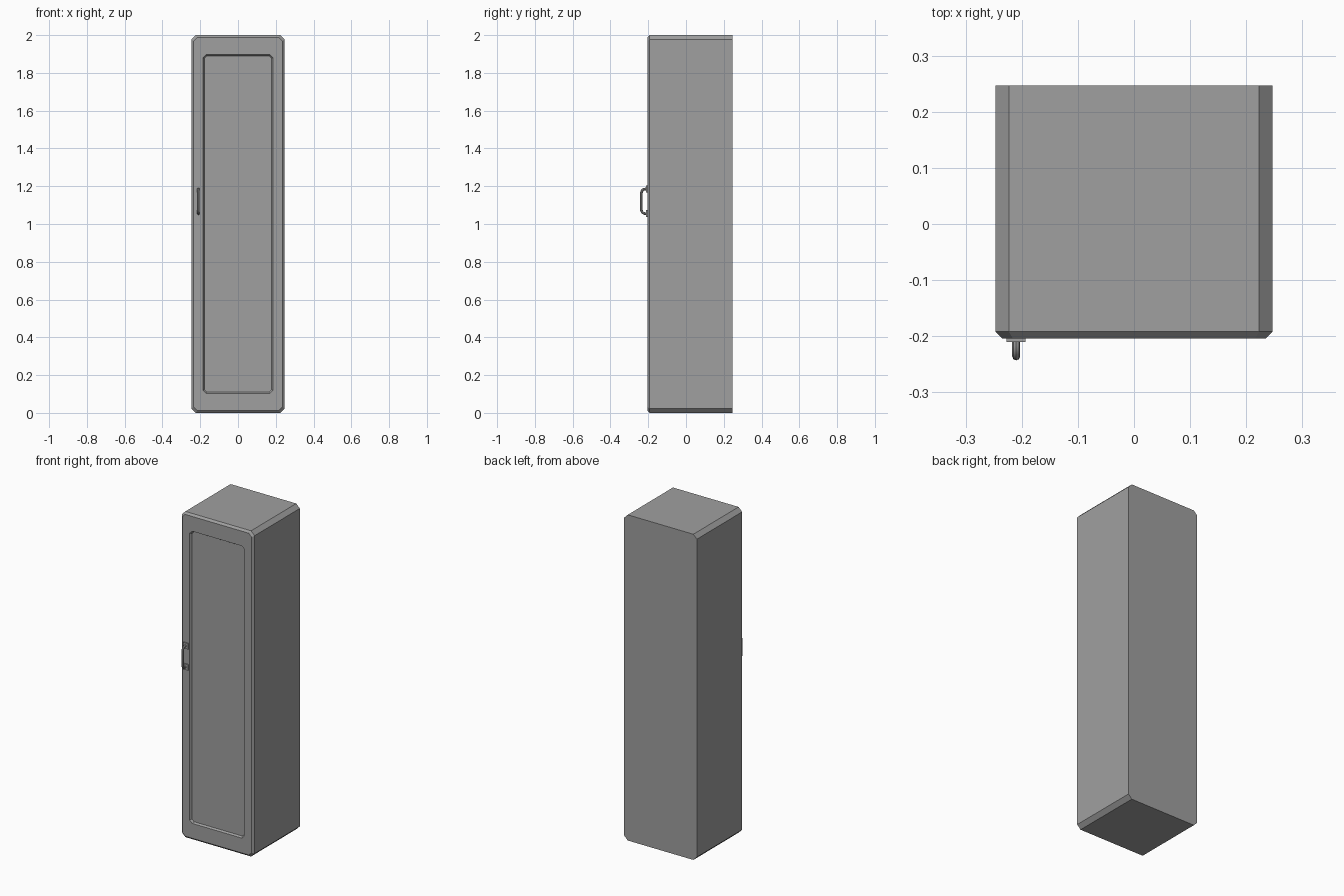
import bpy
import bmesh
from math import sin, cos, pi

cube = bpy.data.objects.get("Cube")
if cube:
    bpy.data.objects.remove(cube, do_unlink=True)

grey = bpy.data.materials.new("painted grey")
grey.use_nodes = True
colour = (0.35, 0.35, 0.35, 1)
grey.diffuse_color = colour
grey.node_tree.nodes["Principled BSDF"].inputs["Base Color"].default_value = colour

HALF, HEIGHT, CUT = 0.247, 2.0, 0.024
BACK, SEAM, FRONT, EDGE = 0.247, -0.111, -0.204, 0.012


def ring(bm, y, inset_x, inset_z, cut):
    """Upright rectangle with clipped corners at depth y."""
    x, top, low = HALF - inset_x, HEIGHT - inset_z, inset_z
    pts = [(x, low + cut), (x, top - cut), (x - cut, top), (cut - x, top),
           (-x, top - cut), (-x, low + cut), (cut - x, low), (x - cut, low)]
    return [bm.verts.new((px, y, pz)) for px, pz in pts]


def loft(name, sections):
    """Solid skinned through a series of rings, closed at both ends."""
    bm = bmesh.new()
    rings = [ring(bm, *s) for s in sections]
    for a, b in zip(rings, rings[1:]):
        for i in range(len(a)):
            j = (i + 1) % len(a)
            bm.faces.new((a[i], a[j], b[j], b[i]))
    bm.faces.new(rings[0])
    bm.faces.new(rings[-1])
    bmesh.ops.recalc_face_normals(bm, faces=bm.faces)
    mesh = bpy.data.meshes.new(name)
    bm.to_mesh(mesh)
    bm.free()
    mesh.materials.append(grey)
    obj = bpy.data.objects.new(name, mesh)
    bpy.context.collection.objects.link(obj)
    return obj


# Cabinet carcass and door with bevelled rim and recessed panel
loft("cabinet_body", [(BACK, 0, 0, CUT), (SEAM, 0, 0, CUT)])
loft("door", [
    (SEAM, 0, 0, CUT),
    (FRONT + EDGE, 0, 0, CUT),
    (FRONT, EDGE, EDGE, CUT - 0.005),
    (FRONT, 0.062, 0.103, 0.016),
    (FRONT + 0.012, 0.069, 0.110, 0.014),
])

# Handle mounting plates
HX, HZ, SPAN = -0.21, 1.12, 0.065
for name, side in (("lower_handle_plate", -1), ("upper_handle_plate", 1)):
    bpy.ops.mesh.primitive_cube_add(size=1, location=(HX, FRONT - 0.002, HZ + side * SPAN))
    plate = bpy.context.object
    plate.name = name
    plate.scale = (0.034, 0.009, 0.036)
    plate.data.materials.append(grey)

# Handle bar: a tube swept along a U with rounded corners
OUT, R, TUBE = FRONT - 0.032, 0.02, 0.007
path = [(FRONT + 0.003, HZ - SPAN)]
for side in (-1, 1):
    arc = []
    for k in range(6):
        t = k / 5 * pi / 2
        arc.append((OUT + R - R * sin(t), HZ + side * (SPAN - R + R * cos(t))))
    path += arc if side < 0 else arc[::-1]
path.append((FRONT + 0.003, HZ + SPAN))

curve = bpy.data.curves.new("handle_bar", "CURVE")
curve.dimensions = "3D"
curve.bevel_depth = TUBE
curve.bevel_resolution = 2
curve.use_fill_caps = True
spline = curve.splines.new("POLY")
spline.points.add(len(path) - 1)
for point, (y, z) in zip(spline.points, path):
    point.co = (HX, y, z, 1)
curve.materials.append(grey)
bar = bpy.data.objects.new("handle_bar", curve)
bpy.context.collection.objects.link(bar)
bpy.ops.object.select_all(action="DESELECT")
bar.select_set(True)
bpy.context.view_layer.objects.active = bar
bpy.ops.object.convert(target="MESH")
bpy.ops.object.shade_smooth_by_angle()
